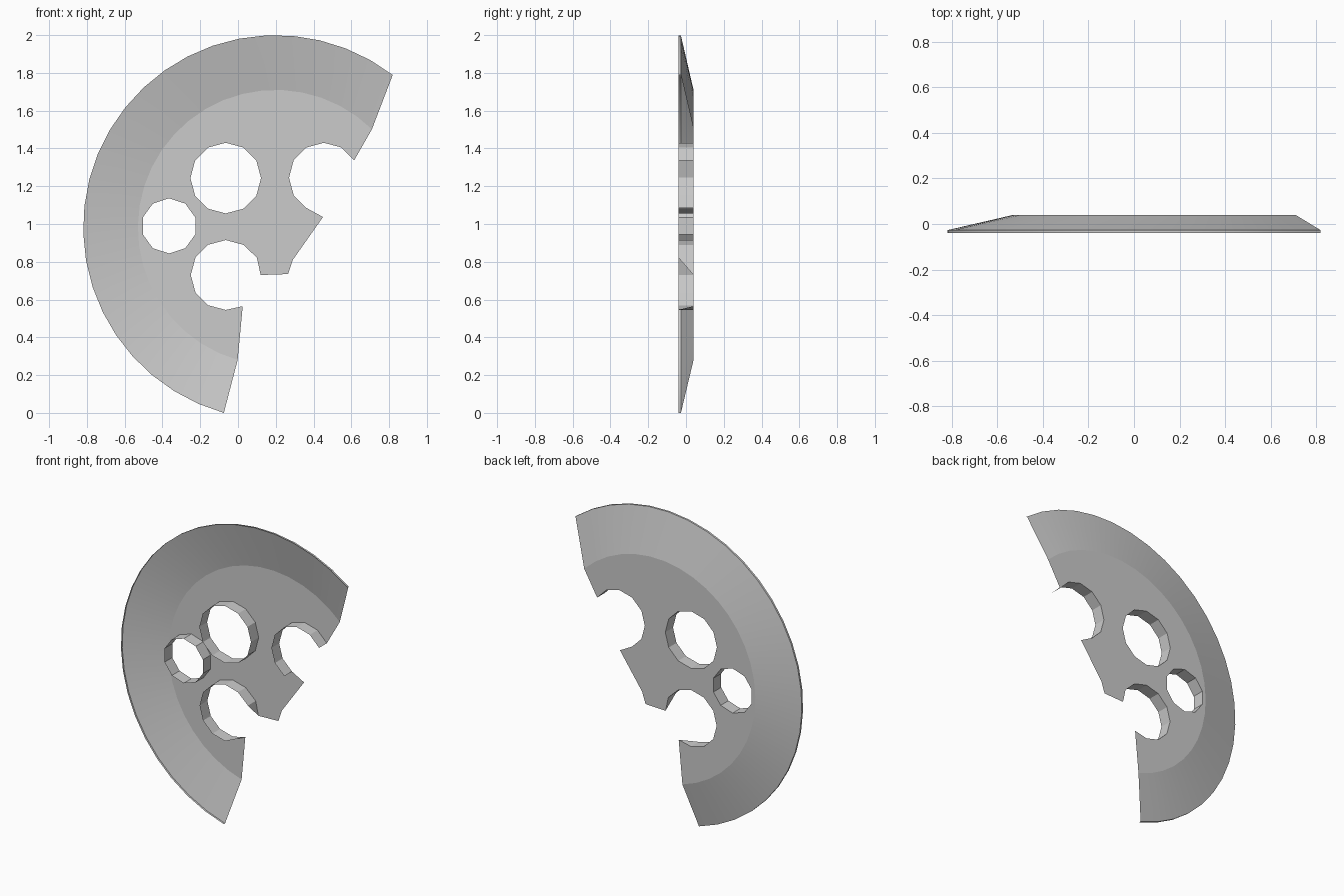
import bpy, bmesh
from math import sin, cos, radians, pi

if "Cube" in bpy.data.objects:
    bpy.data.objects.remove(bpy.data.objects["Cube"])

CX, CZ = 0.199, 0.981           # centre of the disc
FRONT, RIM, BACK = -0.04, -0.027, 0.04
STEPS = 25

bm = bmesh.new()


def row(points, y):
    return [bm.verts.new((x, y, z)) for x, z in points]


def arc(r, a0, a1, n=STEPS):
    """Points on the disc, angle clockwise from the top."""
    angles = [radians(a0 + (a1 - a0) * i / n) for i in range(n + 1)]
    return [(CX + r * sin(a), CZ + r * cos(a)) for a in angles]


def hole(cx, cz, r, sides, first=0, count=None):
    """Polygon hole corners, anticlockwise from the top."""
    count = count or sides
    return [(cx - r * sin(2 * pi * i / sides), cz + r * cos(2 * pi * i / sides))
            for i in range(first, first + count)]


def bridge(a, b, closed=False):
    n = len(a)
    for i in range(n if closed else n - 1):
        j = (i + 1) % n
        bm.faces.new((a[i], a[j], b[j], b[i]))


def link(verts, closed=True):
    n = len(verts)
    edges = []
    for i in range(n if closed else n - 1):
        pair = (verts[i], verts[(i + 1) % n])
        edges.append(bm.edges.get(pair) or bm.edges.new(pair))
    return edges


# Thin rim and sloping outer band
outer = arc(1.0186, 37.5, -164.4)
rim_front, rim_back = row(outer, FRONT), row(outer, RIM)
ring = row(arc(0.729, 44.4, -164.0), BACK)
bridge(rim_front, rim_back)
bridge(rim_back, ring)

# Broken inner edge, running through two partly lost holes
low = row(hole(-0.065, 0.73, 0.185, 12, 0, 7), BACK)
low_pre = row([(0.12, 0.73), (0.1, 0.822), (0.028, 0.89)], BACK)
low_end = row([(0.025, 0.565)], BACK)
lower = low_pre + low + low_end
middle = row([(0.265, 0.735), (0.29, 0.81), (0.45, 1.037)], BACK)
upper = row(hole(0.455, 1.245, 0.185, 12, -2, 8), BACK)
boundary = ring + lower[::-1] + middle + upper[::-1]
fill = link(boundary)

# Two whole holes with their walls
for pts in (hole(-0.065, 1.243, 0.187, 12), hole(-0.365, 0.99, 0.146, 10)):
    back = row(pts, BACK)
    fill += link(back)
    bridge(back, row(pts, FRONT), True)

# Walls of the broken holes; the lower one tapers off at both ends
bridge(upper, row([(v.co.x, v.co.z) for v in upper], FRONT))
inner = lower[1:-1]
inner_front = row([(v.co.x, v.co.z) for v in inner], FRONT)
bridge(inner, inner_front)
bm.faces.new((lower[0], lower[1], inner_front[0]))
bm.faces.new((lower[-2], lower[-1], inner_front[-1]))

# Flat plate with the holes left open
bmesh.ops.triangle_fill(bm, use_beauty=True, edges=fill, normal=(0, 1, 0))
bmesh.ops.recalc_face_normals(bm, faces=bm.faces)
plate = max(bm.faces, key=lambda f: abs(f.normal.y) * f.calc_area())
if plate.normal.y < 0:
    bmesh.ops.reverse_faces(bm, faces=bm.faces)

mesh = bpy.data.meshes.new("broken_disc")
bm.to_mesh(mesh)
bm.free()
disc = bpy.data.objects.new("broken_disc", mesh)
bpy.context.collection.objects.link(disc)
bpy.context.view_layer.objects.active = disc
disc.select_set(True)
bpy.ops.object.shade_smooth_by_angle(angle=radians(10))
